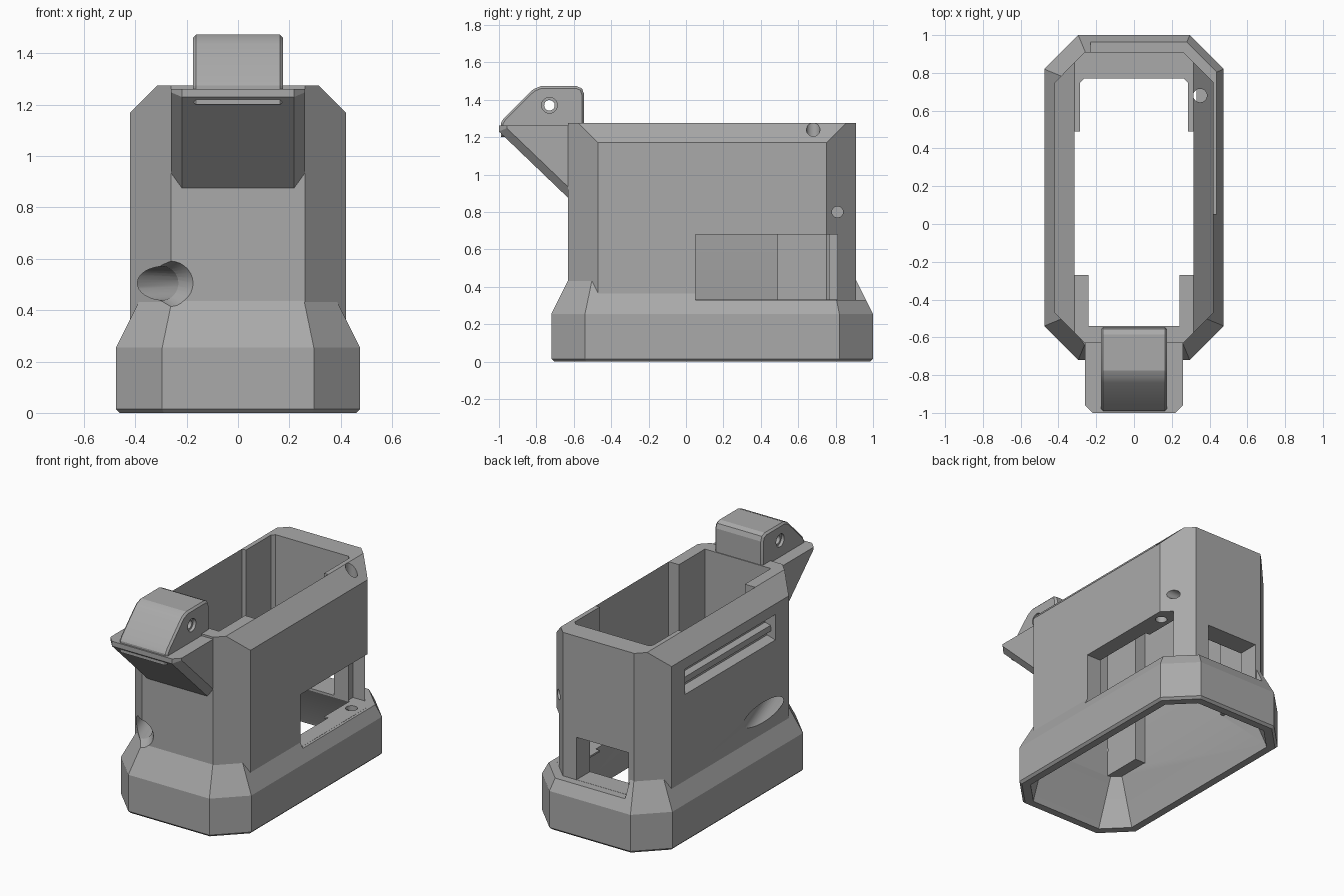
import bpy, bmesh, math
from mathutils import Vector

cube = bpy.data.objects.get("Cube")
if cube:
    bpy.data.objects.remove(cube, do_unlink=True)

grey = bpy.data.materials.new("plain grey")
grey.use_nodes = True
COLOUR = (0.4, 0.4, 0.4, 1)
grey.diffuse_color = COLOUR
grey.node_tree.nodes["Principled BSDF"].inputs["Base Color"].default_value = COLOUR


def finish(name, bm):
    bmesh.ops.recalc_face_normals(bm, faces=bm.faces)
    mesh = bpy.data.meshes.new(name)
    bm.to_mesh(mesh)
    bm.free()
    mesh.materials.append(grey)
    ob = bpy.data.objects.new(name, mesh)
    bpy.context.collection.objects.link(ob)
    return ob


def loft(name, rings, bevel=None, width=0.0):
    """Solid skinned through rings of 3D points; bevel picks edges to chamfer."""
    bm = bmesh.new()
    rows = [[bm.verts.new(p) for p in ring] for ring in rings]
    n = len(rows[0])
    for low, high in zip(rows, rows[1:]):
        for i in range(n):
            j = (i + 1) % n
            bm.faces.new((low[i], low[j], high[j], high[i]))
    bm.faces.new(rows[0])
    bm.faces.new(rows[-1])
    bmesh.ops.recalc_face_normals(bm, faces=bm.faces)
    if bevel:
        edges = [e for e in bm.edges if bevel(e)]
        bmesh.ops.bevel(bm, geom=edges, offset=width, segments=1, affect='EDGES')
    return finish(name, bm)


def prism(name, pts, axis, a, b, **kw):
    def place(p, d):
        return {"x": (d, p[0], p[1]), "y": (p[0], d, p[1]), "z": (p[0], p[1], d)}[axis]
    return loft(name, [[place(p, d) for p in pts] for d in (a, b)], **kw)


def box(name, x, y, z):
    return prism(name, [(x[0], y[0]), (x[1], y[0]), (x[1], y[1]), (x[0], y[1])], "z", *z)


def cylinder(name, start, end, r1, r2=None):
    start, end = Vector(start), Vector(end)
    bm = bmesh.new()
    bmesh.ops.create_cone(bm, cap_ends=True, segments=32, radius1=r1,
                          radius2=r1 if r2 is None else r2, depth=(end - start).length)
    turn = (end - start).to_track_quat('Z', 'Y').to_matrix().to_4x4()
    bm.transform(turn)
    bmesh.ops.translate(bm, vec=(start + end) / 2, verts=bm.verts)
    return finish(name, bm)


def octagon(hx, y0, y1, c, z):
    return [(x, y, z) for x, y in (
        (-hx + c, y0), (hx - c, y0), (hx, y0 + c), (hx, y1 - c),
        (hx - c, y1), (-hx + c, y1), (-hx, y1 - c), (-hx, y0 + c))]


def flange_ring(inset, z):
    # an even inset shortens the corner chamfers as well
    return octagon(0.475 - inset, -0.72 + inset, 1.0 - inset, 0.18 - inset * 0.586, z)


def combine(target, tool, operation):
    mod = target.modifiers.new(operation.lower(), 'BOOLEAN')
    mod.operation = operation
    mod.solver = 'EXACT'
    mod.object = tool
    bpy.context.view_layer.objects.active = target
    bpy.ops.object.modifier_apply(modifier=mod.name)
    bpy.data.objects.remove(tool, do_unlink=True)


# Main body: octagonal prism with sloped upper sides
well = loft("well_body", [octagon(0.42, -0.63, 0.91, 0.16, z) for z in (0.1, 1.275)])
combine(well, prism("roof_profile", [(-0.6, 0), (0.6, 0), (0.6, 0.99), (0.315, 1.275),
                                     (0.3, 1.4), (-0.3, 1.4), (-0.315, 1.275), (-0.6, 0.99)],
                    "y", -0.9, 1.2), 'INTERSECT')

# Flared base flange, trimmed to a ledge around the rear corner
flange = loft("base_flange", [flange_ring(i, z) for i, z in
                              ((0.015, 0), (0, 0.015), (0, 0.255), (0.1, 0.455))])
combine(flange, box("rear_ledge", (-0.23, 0.6), (0.78, 1.2), (0.33, 0.6)), 'DIFFERENCE')
combine(flange, box("side_ledge", (0.25, 0.6), (0.05, 1.2), (0.33, 0.6)), 'DIFFERENCE')
combine(well, flange, 'UNION')


# Front overhang with chamfered underside edges
def under_edge(e):
    along = abs(e.verts[0].co.x - e.verts[1].co.x) < 1e-4
    normals = [f.normal for f in e.link_faces]
    return along and any(n.y < -0.5 for n in normals)


overhang = prism("front_overhang", [(-1, 1.262), (-1, 1.23), (-0.63, 0.875), (-0.58, 0.83),
                                    (-0.58, 1.262)], "x", -0.26, 0.26,
                 bevel=under_edge, width=0.042)
combine(well, overhang, 'UNION')


# Lug on the overhang, with softened side edges
def side_rim(e):
    return abs(e.verts[0].co.x - e.verts[1].co.x) < 1e-4


lug = prism("pin_lug", [(-0.99, 1.2), (-0.99, 1.275), (-0.975, 1.3), (-0.84, 1.435),
                        (-0.815, 1.457), (-0.775, 1.473), (-0.585, 1.473), (-0.556, 1.46),
                        (-0.545, 1.43), (-0.545, 1.2)], "x", -0.175, 0.175,
            bevel=side_rim, width=0.012)
combine(well, lug, 'UNION')

# Stepped vertical cavity and flared mouth
half = [(0.24, -0.54), (0.24, -0.27), (0.315, -0.27), (0.315, 0.49),
        (0.285, 0.49), (0.285, 0.75), (0.265, 0.77)]
outline = half + [(-x, y) for x, y in reversed(half)]
cuts = [prism("cavity", outline, "z", 0.1, 1.6),
        loft("mouth_flare", [octagon(0.415, -0.66, 0.94, 0.15, -0.02),
                             octagon(0.405, -0.65, 0.93, 0.14, 0.02),
                             octagon(0.312, -0.538, 0.768, 0.05, 0.32)])]

# Side and rear windows
cuts += [box("side_window", (0.27, 0.7), (0.05, 0.81), (0.331, 0.68)),
         box("rear_window", (-0.22, 0.16), (0.7, 1.2), (0.331, 0.61))]

# Stepped groove on the other side
cuts += [prism("groove", [(-0.5, 1.1), (-0.345, 1.1), (-0.345, 1.03), (-0.385, 1.02),
                          (-0.39, 0.985), (-0.36, 0.97), (-0.36, 0.95), (-0.5, 0.91)],
               "y", -0.33, 0.61)]

# Pin holes, slanted bore and lug hole
cuts += [cylinder("upright_pin_hole", (0.35, 0.68, 0.26), (0.35, 0.68, 1.4), 0.036),
         cylinder("corner_hole", (0.28, 0.81, 0.8), (0.6, 0.81, 0.8), 0.03),
         cylinder("slanted_bore", (-0.188, -0.9, 0.505), (-0.522, 0.1, 0.505), 0.066),
         cylinder("bore_rim", (-0.267, -0.665, 0.505), (-0.3, -0.565, 0.505), 0.1, 0.06),
         cylinder("lug_hole", (-0.5, -0.73, 1.37), (0.5, -0.73, 1.37), 0.028)]
for side in (-1, 1):
    cuts.append(cylinder("lug_countersink", (side * 0.2, -0.73, 1.37),
                         (side * 0.155, -0.73, 1.37), 0.042))
for cutter in cuts:
    combine(well, cutter, 'DIFFERENCE')

# Smooth round bores, crisp flat edges
bpy.ops.object.select_all(action='DESELECT')
well.select_set(True)
bpy.context.view_layer.objects.active = well
bpy.ops.object.shade_smooth_by_angle(angle=math.radians(20))
